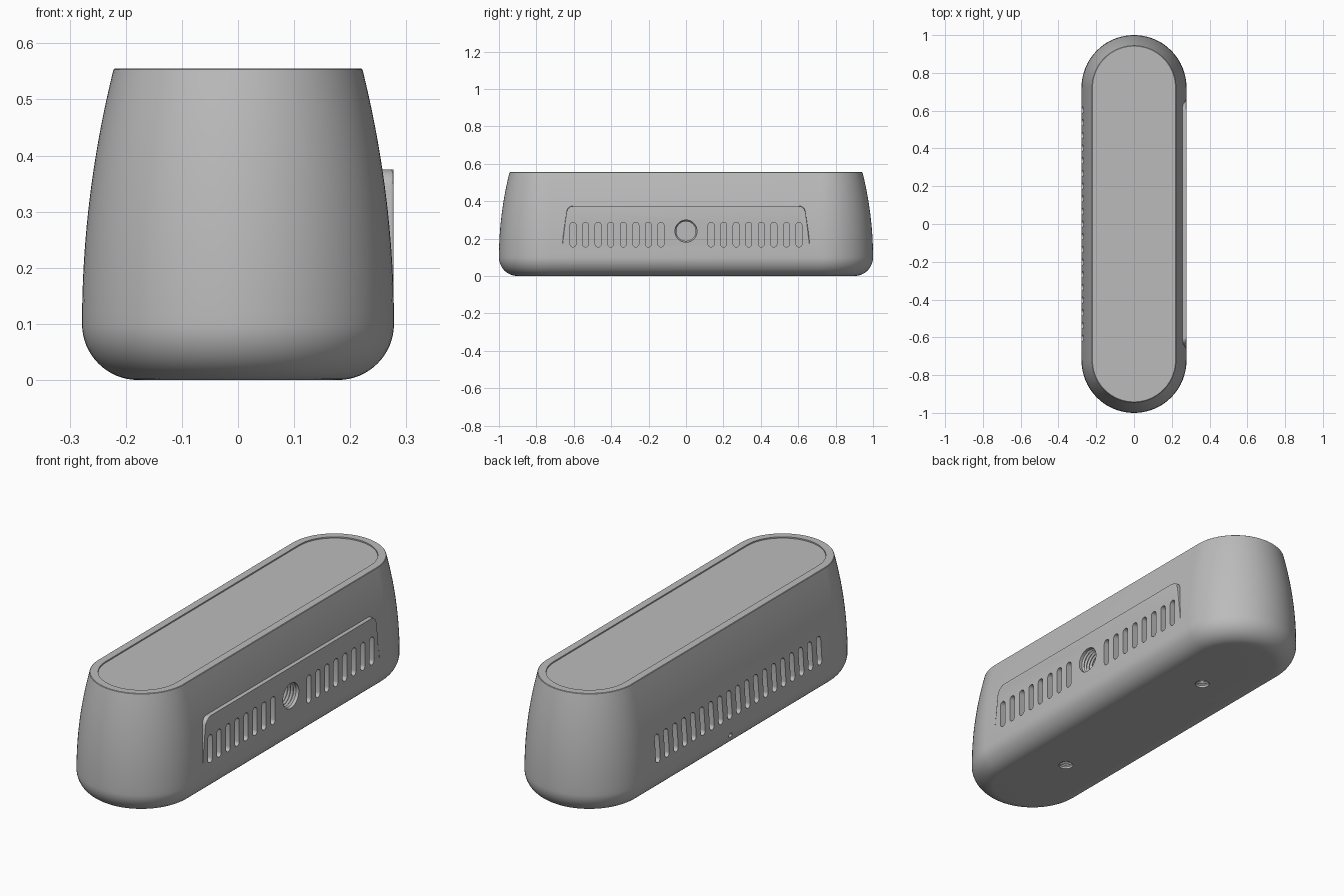
import bpy, bmesh
from math import sin, cos, pi
from mathutils import Vector

if "Cube" in bpy.data.objects:
    bpy.data.objects.remove(bpy.data.objects["Cube"])

STRAIGHT = 0.722   # half length of the straight sides
TOP = 0.555
FACE_X = 0.277     # plane of the raised side panel

grey = bpy.data.materials.new("matte_grey")
grey.use_nodes = True
grey.diffuse_color = (0.5, 0.5, 0.5, 1)
grey.node_tree.nodes["Principled BSDF"].inputs["Base Color"].default_value = (0.5, 0.5, 0.5, 1)


def finish(bm, name):
    bmesh.ops.recalc_face_normals(bm, faces=bm.faces)
    mesh = bpy.data.meshes.new(name)
    bm.to_mesh(mesh)
    bm.free()
    mesh.materials.append(grey)
    obj = bpy.data.objects.new(name, mesh)
    bpy.context.collection.objects.link(obj)
    return obj


def loft(bm, rings):
    """Skin a stack of equal point rings and cap both ends."""
    loops = [[bm.verts.new(p) for p in ring] for ring in rings]
    for a, b in zip(loops, loops[1:]):
        for i in range(len(a)):
            j = (i + 1) % len(a)
            bm.faces.new((a[i], a[j], b[j], b[i]))
    bm.faces.new(loops[0])
    bm.faces.new(loops[-1])
    return loops


def arc(cy, cz, r, start, end, n):
    return [(cy + r * cos(start + (end - start) * i / n),
             cz + r * sin(start + (end - start) * i / n)) for i in range(n + 1)]


def stadium(r, z):
    pts = arc(0, STRAIGHT, r, 0, pi, 40) + arc(0, -STRAIGHT, r, pi, 2 * pi, 40)
    return [(x, y, z) for x, y in pts]


def prism(bm, outline, x0, x1):
    return loft(bm, [[(x, y, z) for y, z in outline] for x in (x0, x1)])


def threaded_hole(bm, mouth, axis, radius, depth, groove, pitch):
    """Ridged plug going inward from the mouth along the axis."""
    axis = Vector(axis)
    u = axis.orthogonal().normalized()
    v = axis.cross(u)
    steps = [(-0.03, radius), (pitch, radius)]
    d = pitch
    while d < depth:
        steps += [(d + pitch * 0.5, radius - groove), (d + pitch, radius)]
        d += pitch
    loft(bm, [[Vector(mouth) + axis * s + (u * cos(2 * pi * i / 40) + v * sin(2 * pi * i / 40)) * r
               for i in range(40)] for s, r in steps])


# Body: rounded bottom, sides curving inward, thin rim around a shallow lid recess
profile = [(0.178 + 0.1 * sin(t * pi / 32), 0.1 - 0.1 * cos(t * pi / 32)) for t in range(17)]
profile += [(0.278 - 0.056 * (t / 18) ** 2, 0.1 + 0.453 * t / 18) for t in range(1, 19)]
profile += [(0.2195, TOP), (0.185, TOP), (0.185, TOP - 0.006)]
bm = bmesh.new()
loft(bm, [stadium(r, z) for r, z in profile])
body = finish(bm, "body")

# Flat connection panel standing out of the right side
bm = bmesh.new()
outline = [(-0.668, 0.14), (0.668, 0.14)]
outline += arc(0.603, 0.339, 0.036, 0.15, pi / 2, 8) + arc(-0.603, 0.339, 0.036, pi / 2, pi - 0.15, 8)
front = prism(bm, outline, 0.2, FACE_X)[1]
edges = [e for e in bm.edges if all(v in front for v in e.verts)]
bmesh.ops.bevel(bm, geom=edges, offset=0.005, segments=3, profile=0.5, affect='EDGES')
panel = finish(bm, "side_panel")

# Cutters: vent slots on both sides, threaded sockets, pin hole
bm = bmesh.new()
for side in (1, -1):
    for i in range(-9, 10):
        if side == 1 and abs(i) < 2:
            continue
        y = i * 0.0671
        slot = arc(y, 0.271, 0.016, 0, pi, 10) + arc(y, 0.171, 0.016, pi, 2 * pi, 10)
        prism(bm, slot, side * 0.245, side * 0.33)
threaded_hole(bm, (FACE_X, 0, 0.24), (-1, 0, 0), 0.059, 0.1, 0.007, 0.015)
for y in (-0.485, 0.485):
    threaded_hole(bm, (0, y, 0), (0, 0, 1), 0.032, 0.05, 0.005, 0.01)
prism(bm, arc(0.06, 0.075, 0.012, 0, 2 * pi * 15 / 16, 15), -0.24, -0.33)
cutter = finish(bm, "hole_cutter")

# Combine, then drop the helpers
for tool, op in ((panel, 'UNION'), (cutter, 'DIFFERENCE')):
    mod = body.modifiers.new(tool.name, 'BOOLEAN')
    mod.operation = op
    mod.solver = 'EXACT'
    mod.object = tool
bpy.context.view_layer.update()
bpy.ops.object.select_all(action='DESELECT')
bpy.context.view_layer.objects.active = body
body.select_set(True)
for mod in list(body.modifiers):
    bpy.ops.object.modifier_apply(modifier=mod.name)
for tool in (panel, cutter):
    bpy.data.objects.remove(tool)
bpy.ops.object.shade_smooth_by_angle(angle=pi / 7)
